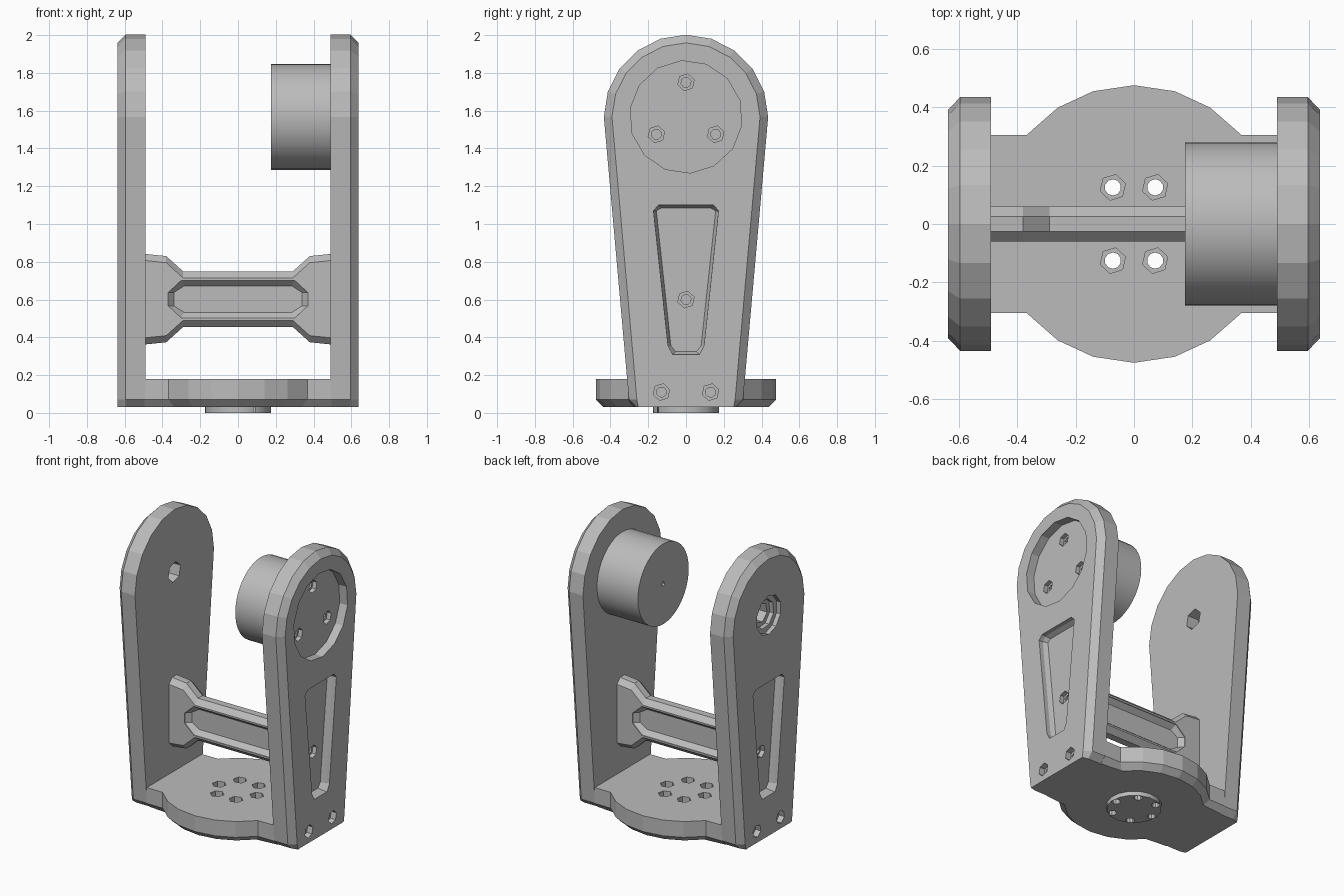
import bpy, bmesh
from math import sin, cos, pi, radians

if "Cube" in bpy.data.objects:
    bpy.data.objects.remove(bpy.data.objects["Cube"])

grey = bpy.data.materials.new("plain grey")
grey.diffuse_color = (0.5, 0.5, 0.5, 1)
grey.use_nodes = True
grey.node_tree.nodes["Principled BSDF"].inputs["Base Color"].default_value = grey.diffuse_color


def loft(name, loops):
    """Solid skinned through equal-length loops of points, capped at both ends."""
    bm = bmesh.new()
    rings = [[bm.verts.new(p) for p in loop] for loop in loops]
    for a, b in zip(rings, rings[1:]):
        for i in range(len(a)):
            j = (i + 1) % len(a)
            bm.faces.new((a[i], a[j], b[j], b[i]))
    bm.faces.new(rings[0])
    bm.faces.new(rings[-1])
    bmesh.ops.recalc_face_normals(bm, faces=bm.faces)
    mesh = bpy.data.meshes.new(name)
    bm.to_mesh(mesh)
    bm.free()
    mesh.materials.append(grey)
    ob = bpy.data.objects.new(name, mesh)
    bpy.context.collection.objects.link(ob)
    return ob


def ring(r, n, cx=0, cy=0):
    return [(cx + r * cos(2 * pi * i / n + 0.3), cy + r * sin(2 * pi * i / n + 0.3)) for i in range(n)]


def at_x(x, pts):
    return [(x, y, z) for y, z in pts]


def at_z(z, pts):
    return [(x, y, z) for x, y in pts]


def cut(ob, cutter):
    """Subtract the cutter, bake the result and discard the cutter."""
    cutter.hide_render = True
    mod = ob.modifiers.new("cut", "BOOLEAN")
    mod.operation, mod.solver, mod.object = "DIFFERENCE", "EXACT", cutter
    graph = bpy.context.evaluated_depsgraph_get()
    baked = bpy.data.meshes.new_from_object(ob.evaluated_get(graph))
    ob.modifiers.clear()
    ob.data = baked
    bpy.data.objects.remove(cutter)


IN, OUT, CH = 0.49, 0.638, 0.042   # arm inner face, outer face, chamfer
HUB = 1.567                        # height of the pivot axis


def arm_profile(r, foot):
    """Rounded top tapering to a narrow foot, as (y, z)."""
    arc = [(r * cos(a), HUB + r * sin(a)) for a in (pi * i / 10 for i in range(11))]
    return arc + [(-foot, 0.07), (0.04 - foot if foot > 0.28 else 0.008 - foot, 0.03),
                  (foot - 0.04 if foot > 0.28 else foot - 0.008, 0.03), (foot, 0.07)]


def arm(name, s):
    full, small = arm_profile(0.435, 0.302), arm_profile(0.392, 0.26)
    ob = loft(name, [at_x(s * IN, full), at_x(s * (OUT - CH), full), at_x(s * OUT, small)])

    def bore(r, depth, y, z, n):
        cut(ob, loft("bore", [at_x(s * (OUT + 0.02), ring(r, n, y, z)),
                              at_x(s * (OUT - depth), ring(r, n, y, z))]))

    # tapered lightening pocket with clipped corners and drafted walls
    def pocket(d):
        right = [(0.095 - d, 0.355), (0.07 - d, 0.31 + d), (-0.07 + d, 0.31 + d), (-0.095 + d, 0.355)]
        return right + [(-0.172 + d, 1.07), (-0.145 + d, 1.10 - d), (0.145 - d, 1.10 - d), (0.172 - d, 1.07)]
    cut(ob, loft("pocket", [at_x(s * (OUT + 0.02), pocket(0)), at_x(s * (OUT - 0.03), pocket(0)),
                            at_x(s * (OUT - 0.06), pocket(0.015))]))
    # crossbar bolt hole and foot bolt holes
    bore(0.045, 0.09, 0, 0.60, 6)
    bore(0.027, 0.13, 0, 0.60, 8)
    for y in (-0.13, 0.13):
        bore(0.045, 0.04, y, 0.11, 6)
        bore(0.027, 0.11, y, 0.11, 8)
    if s > 0:   # motor recess with three screw holes
        bore(0.298, 0.06, 0, HUB, 14)
        for y, z in ((0, 1.75), (-0.157, 1.475), (0.157, 1.475)):
            bore(0.045, 0.09, y, z, 6)
            bore(0.027, 0.13, y, z, 8)
    else:       # stepped bearing bore, open through the arm
        bore(0.135, 0.03, 0, HUB, 10)
        bore(0.10, 0.06, 0, HUB, 8)
        bore(0.07, 0.2, 0, HUB, 6)
    return ob


arm("motor_arm", 1)
arm("bearing_arm", -1)


# Base plate: straight ends with a round bulge in the middle
def base_outline(d):
    arc = [((0.48 - d) * cos(radians(a)), (0.476 - d) * sin(radians(a))) for a in (40, 57, 73, 90, 107, 123, 140)]
    half = [(0.495, 0.305 - d)] + arc + [(-0.495, 0.305 - d)]
    return half + [(-x, -y) for x, y in half]


base = loft("base_plate", [at_z(0.03, base_outline(0.04)), at_z(0.07, base_outline(0)),
                           at_z(0.18, base_outline(0))])
disc = loft("mounting_disc", [at_z(0, ring(0.175, 16)), at_z(0.031, ring(0.175, 16))])

# Six counterbored mounting holes through plate and disc
for i in range(6):
    x, y = 0.145 * cos(pi * i / 3), 0.145 * sin(pi * i / 3)
    cut(base, loft("bore", [at_z(0.13, ring(0.045, 6, x, y)), at_z(0.2, ring(0.045, 6, x, y))]))
    for part in (base, disc):
        cut(part, loft("hole", [at_z(-0.1, ring(0.028, 10, x, y)), at_z(0.3, ring(0.028, 10, x, y))]))

# Motor can with a small shaft hole in its free end
motor = loft("motor", [at_x(0.175, ring(0.28, 40, 0, HUB)), at_x(IN + 0.005, ring(0.28, 40, 0, HUB))])
cut(motor, loft("shaft_hole", [at_x(0.1, ring(0.016, 8, 0, HUB)), at_x(0.22, ring(0.016, 8, 0, HUB))]))

# Crossbar: chamfered bar flaring to tall ends
sections = []
for x, h in ((-0.495, 0.24), (-0.38, 0.228), (-0.29, 0.147), (0.29, 0.147), (0.38, 0.228), (0.495, 0.24)):
    w, c = 0.06, 0.035
    pts = [(w, h - c), (w - c, h), (c - w, h), (-w, h - c)]
    sections.append(at_x(x, [(y, 0.602 + z) for y, z in pts + [(-y, -z) for y, z in pts]]))
bar = loft("crossbar", sections)


# Long pointed slot on both faces of the bar
def slot(y, d):
    pts = [(0.37 - d, 0.035), (0.30 - d / 2, 0.1 - d), (-0.30 + d / 2, 0.1 - d), (-0.37 + d, 0.035)]
    return [(x, y, 0.602 + z) for x, z in pts + [(-x, -z) for x, z in pts]]


for s in (-1, 1):
    cut(bar, loft("slot", [slot(s * 0.1, 0), slot(s * 0.055, 0), slot(s * 0.022, 0.03)]))

# Keep edges sharp, smooth only the shallow curves of the motor and disc
for ob in (motor, disc):
    bpy.ops.object.select_all(action="DESELECT")
    ob.select_set(True)
    bpy.context.view_layer.objects.active = ob
    bpy.ops.object.shade_smooth_by_angle(angle=radians(30))
